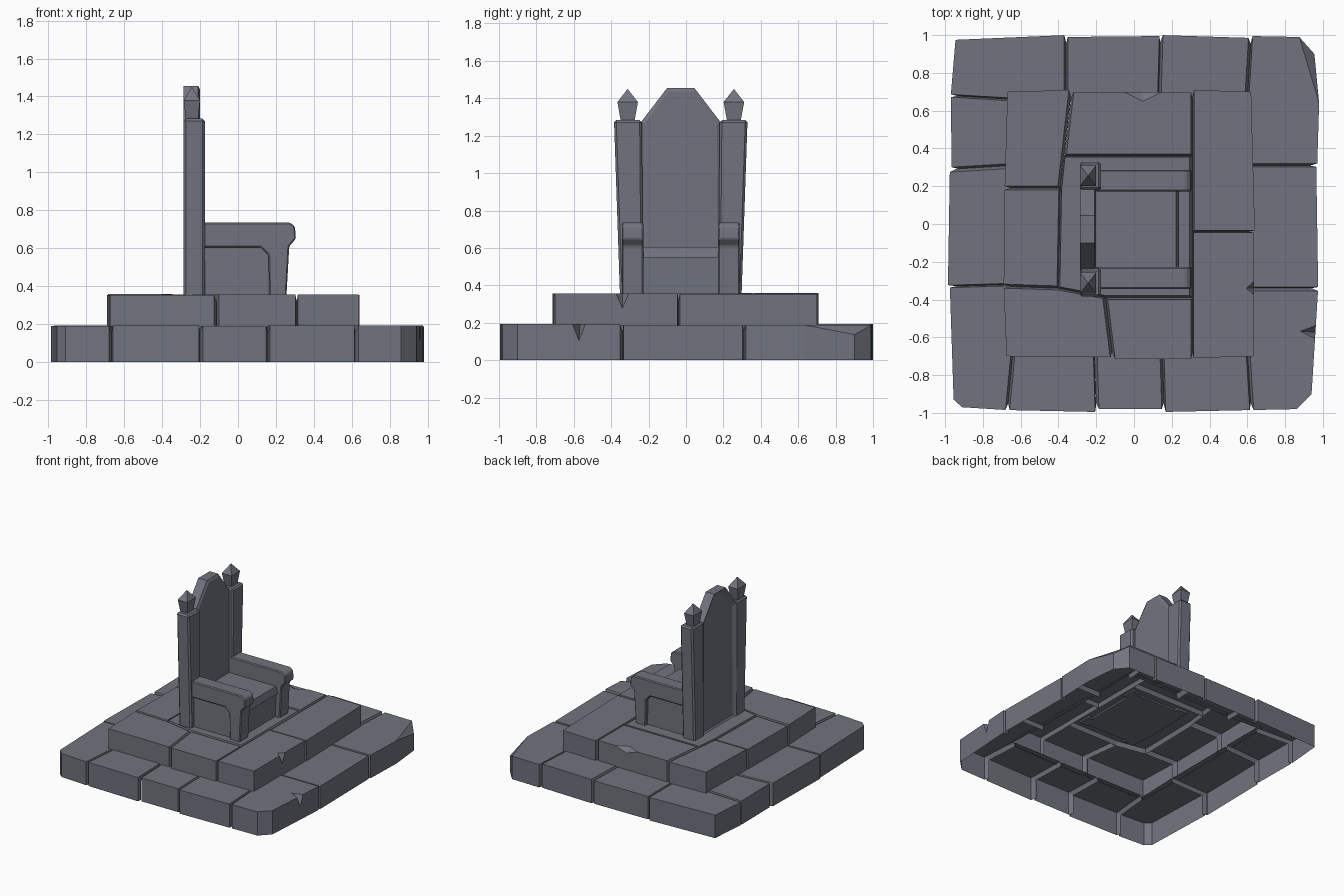
import bpy, bmesh, random
from mathutils import Vector

if "Cube" in bpy.data.objects:
    bpy.data.objects.remove(bpy.data.objects["Cube"])

random.seed(4)
stone = bpy.data.materials.new("grey stone")
stone.diffuse_color = (0.165, 0.175, 0.21, 1)
stone.use_nodes = True
stone.node_tree.nodes["Principled BSDF"].inputs["Base Color"].default_value = stone.diffuse_color
YC = -0.028  # throne centre line


def finish(name, bm, bevel=0.0):
    me = bpy.data.meshes.new(name)
    bm.to_mesh(me)
    bm.free()
    me.materials.append(stone)
    ob = bpy.data.objects.new(name, me)
    bpy.context.collection.objects.link(ob)
    if bevel:
        m = ob.modifiers.new("chamfer", 'BEVEL')
        m.width, m.segments = bevel, 1
    return ob


def prism(pts, axis, a, b):
    """Closed prism of a 2D profile (x,z or y,z) along y or x."""
    bm = bmesh.new()
    place = (lambda p, t: (p[0], t, p[1])) if axis == 'y' else (lambda p, t: (t, p[0], p[1]))
    r0 = [bm.verts.new(place(p, a)) for p in pts]
    r1 = [bm.verts.new(place(p, b)) for p in pts]
    bm.faces.new(r0)
    bm.faces.new(r1[::-1])
    n = len(pts)
    for i in range(n):
        j = (i + 1) % n
        bm.faces.new((r0[i], r1[i], r1[j], r0[j]))
    bmesh.ops.recalc_face_normals(bm, faces=bm.faces)
    return bm


def slab(name, cell, z0, z1, chip=None, broken=None):
    """Hollow stone slab. cell = ccw (x, y, kind of edge that starts here):
    o = outer wall, i = groove to next slab, f = flat hidden edge."""
    n = len(cell)
    P = [Vector(c[:2]) for c in cell]
    K = [c[2] for c in cell]
    z1 += random.uniform(-0.005, 0.004)
    off = [random.uniform(0.005, 0.016) if k == 'i' else 0 for k in K]
    D = [(P[(k + 1) % n] - P[k]).normalized() for k in range(n)]
    N = [Vector((-d.y, d.x)) for d in D]
    top, low = [], []
    for k in range(n):
        p = (k - 1) % n
        cr = D[p].cross(D[k])
        if abs(cr) < 0.3:
            t = P[k] + N[k] * max(off[k], off[p])
        else:  # meet of the two shifted edges
            t = P[k] + (D[k] * off[p] - D[p] * off[k]) / cr
        top.append(t)
        l = P[k].copy()
        if K[k] == 'i' and K[p] == 'o':
            l += D[k] * 0.035
        elif K[p] == 'i' and K[k] == 'o':
            l -= D[p] * 0.035
        low.append(l)
    bm = bmesh.new()
    V = lambda p, z: bm.verts.new((p.x, p.y, z))
    zt = [z1 - 0.05 if k == broken else z1 for k in range(n)]
    T = [V(top[k], zt[k]) for k in range(n)]
    B = [V(top[k], z0) for k in range(n)]
    L = [V(low[k], z1 - 0.035) for k in range(n)]
    G = [V(low[k], z0) for k in range(n)]
    cap = []
    for k in range(n):
        j = (k + 1) % n
        if k != broken:
            cap.append(T[k])
        if K[k] == 'o':
            if chip and chip[0] == k:  # V-shaped chip in the edge
                _, t, hw, deep, down = chip
                c = top[k].lerp(top[j], t)
                p1, p2 = V(c - D[k] * hw, z1), V(c + D[k] * hw, z1)
                w, q = V(c, z1 - down), V(c + N[k] * deep, z1)
                cap += [p1, q, p2]
                bm.faces.new((B[k], B[j], T[j], p2, w, p1, T[k]))
                bm.faces.new((p1, w, q))
                bm.faces.new((w, p2, q))
            else:
                bm.faces.new((B[k], B[j], T[j], T[k]))
        elif K[k] == 'i':
            bm.faces.new((L[k], L[j], T[j], T[k]))
            if K[k - 1] == 'o':
                bm.faces.new((B[k], G[k], L[k], T[k]))
            if K[j] == 'o':
                bm.faces.new((G[j], B[j], T[j], L[j]))
    bm.faces.new(cap)
    if broken is not None:
        bm.faces.new((T[broken - 1], T[broken], T[(broken + 1) % n]))
    loose = [v for v in bm.verts if not v.link_faces]
    bmesh.ops.delete(bm, geom=loose, context='VERTS')
    finish(name, bm)


# Lower tier: ring of slabs
lower = [
    ([(-.97, .68, 'i'), (-.64, .66, 'f'), (-.36, .66, 'i'), (-.36, 1, 'o'), (-.945, .975, 'o')], None, None),
    ([(-.36, .66, 'f'), (.13, .66, 'i'), (.14, .995, 'o'), (-.36, .99, 'i')], None, None),
    ([(.13, .66, 'f'), (.6, .66, 'i'), (.62, .985, 'o'), (.14, 1, 'i')], None, None),
    ([(.6, .31, 'i'), (.97, .31, 'o'), (.98, .64, 'o'), (.955, .9, 'o'), (.875, .99, 'o'),
      (.62, .995, 'i'), (.6, .66, 'f')], None, 3),
    ([(.6, -.34, 'i'), (.975, -.34, 'o'), (.965, .31, 'i'), (.6, .31, 'f')], None, None),
    ([(.62, -.985, 'i'), (.62, -.985, 'o'), (.86, -.98, 'o'), (.94, -.9, 'o'), (.975, -.34, 'i'),
      (.6, -.34, 'f'), (.6, -.67, 'i')][1:], (2, .6, .035, .08, .09), None),
    ([(.16, -.995, 'o'), (.62, -.985, 'i'), (.6, -.67, 'f'), (.15, -.67, 'i')], None, None),
    ([(-.2, -.98, 'o'), (.16, -.98, 'i'), (.15, -.67, 'f'), (-.21, -.67, 'i')], None, None),
    ([(-.67, -.985, 'o'), (-.2, -.995, 'i'), (-.21, -.67, 'f'), (-.64, -.67, 'i')], None, None),
    ([(-.955, -.93, 'o'), (-.91, -.97, 'o'), (-.67, -.985, 'i'), (-.64, -.67, 'f'), (-.64, -.32, 'i'),
      (-.975, -.33, 'o')], None, None),
    ([(-.985, -.32, 'o'), (-.975, -.33, 'i'), (-.64, -.32, 'f'), (-.64, .31, 'i'), (-.975, .29, 'o')], None, None),
    ([(-.965, .29, 'i'), (-.64, .31, 'f'), (-.64, .66, 'i'), (-.97, .68, 'o')], None, None),
]
for i, (cell, chip, broken) in enumerate(lower):
    slab(f"lower_slab_{i}", cell, 0, 0.19, chip, broken)

# Upper tier: ring of slabs round a centre slab
upper = [
    ([(-.685, .19, 'i'), (-.39, .19, 'i'), (-.33, .71, 'o'), (-.67, .70, 'o')], None),
    ([(-.37, .36, 'i'), (.31, .36, 'i'), (.31, .70, 'o'), (-.33, .70, 'i')], (2, .41, .1, .05, .035)),
    ([(.31, -.04, 'i'), (.64, -.04, 'o'), (.62, .70, 'o'), (.31, .71, 'i')], None),
    ([(.31, -.71, 'o'), (.635, -.70, 'o'), (.635, -.04, 'i'), (.31, -.04, 'i')], (1, .55, .035, .04, .08)),
    ([(-.11, -.715, 'o'), (.31, -.715, 'i'), (.31, -.39, 'i'), (-.15, -.39, 'i')], None),
    ([(-.675, -.70, 'o'), (-.11, -.705, 'i'), (-.15, -.39, 'i'), (-.40, -.34, 'i'), (-.69, -.33, 'o')], None),
    ([(-.69, -.33, 'i'), (-.40, -.34, 'i'), (-.39, .19, 'i'), (-.685, .19, 'o')], None),
    ([(-.40, -.34, 'i'), (-.15, -.39, 'i'), (.31, -.39, 'i'), (.31, .36, 'i'), (-.37, .36, 'i'),
      (-.39, .19, 'i')], None),
]
for i, (cell, chip) in enumerate(upper):
    slab(f"upper_slab_{i}", cell, 0.185, 0.355, chip)

# Back panel with pointed top, recessed at the rear and chamfered in front
half = [(.215, .345), (.215, 1.27), (.073, 1.455)]
bm = prism([(YC + y, z) for y, z in half] + [(YC - y, z) for y, z in half[::-1]], 'x', -0.287, -0.21)
bm.faces.ensure_lookup_table()
for f, th, d in [(f, *((.035, -.02) if f.normal.x < 0 else (.022, .01)))
                 for f in bm.faces if abs(f.normal.x) > .9]:
    bmesh.ops.inset_region(bm, faces=[f], thickness=th, depth=d)
finish("back_panel", bm)

# Seat
finish("seat", prism([(-.22, .345), (.215, .345), (.225, .55), (.237, .55), (.222, .605), (-.22, .605)],
                     'y', YC - .205, YC + .205))

arm = [(-.2, .605), (.12, .605), (.16, .565), (.165, .345), (.255, .345), (.27, .61),
       (.305, .65), (.3, .715), (.275, .735), (-.2, .735)]
for s, side in ((-1, "left"), (1, "right")):
    # Tapered back posts
    post = [(.2, .345), (.325, .345), (.357, 1.283), (.208, 1.283)]
    finish(side + "_post", prism([(YC + s * y, z) for y, z in post], 'x', -.287, -.175), .012)
    # Arm rests with front leg, and recessed panel below
    finish(side + "_arm", prism(arm, 'y', YC + s * .2, YC + s * .315), .007)
    finish(side + "_arm_panel", prism([(-.2, .345), (.2, .345), (.2, .62), (-.2, .62)],
                                      'y', YC + s * .2, YC + s * .288))
    # Four-sided finials
    bm = bmesh.new()
    rings = []
    for hx, hy, z in ((.032, .036, 1.275), (.043, .055, 1.38)):
        rings.append([bm.verts.new((-.243 + a * hx, YC + s * .284 + b * hy, z))
                      for a, b in ((-1, -1), (1, -1), (1, 1), (-1, 1))])
    tip = bm.verts.new((-.243, YC + s * .284, 1.45))
    bm.faces.new(rings[0][::-1])
    for i in range(4):
        j = (i + 1) % 4
        bm.faces.new((rings[0][i], rings[0][j], rings[1][j], rings[1][i]))
        bm.faces.new((rings[1][i], rings[1][j], tip))
    finish(side + "_finial", bm)
